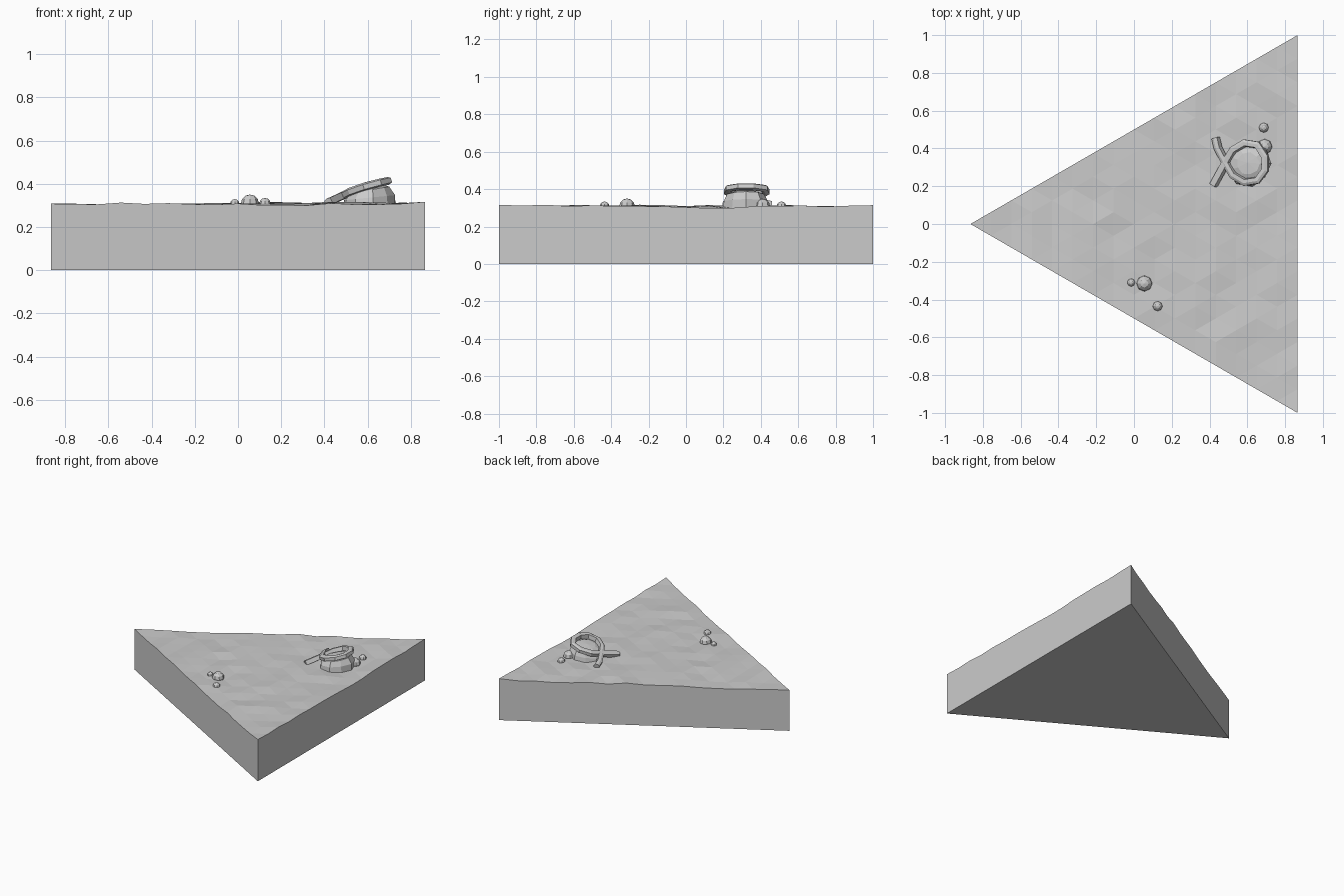
import bpy, bmesh, math, random
from mathutils import Vector, Matrix

if "Cube" in bpy.data.objects:
    bpy.data.objects.remove(bpy.data.objects["Cube"])

random.seed(4)


def finish(name, bm):
    bmesh.ops.recalc_face_normals(bm, faces=bm.faces)
    me = bpy.data.meshes.new(name)
    bm.to_mesh(me)
    bm.free()
    ob = bpy.data.objects.new(name, me)
    bpy.context.collection.objects.link(ob)
    return ob


# Triangular ground tile: uneven subdivided top, straight sides, flat bottom
def ground(n=16):
    A, B, C = Vector((-.866, 0, 0)), Vector((.866, -1, 0)), Vector((.866, 1, 0))
    bm = bmesh.new()
    grid = {}
    for i in range(n + 1):
        for j in range(i + 1):
            p = A + (B - A) * (i / n) + (C - B) * (j / n)
            p.z = .307 + .004 * math.sin(5 * p.x + 3 * p.y) + random.uniform(-.006, .006)
            grid[i, j] = bm.verts.new(p)
    for i in range(n):
        for j in range(i + 1):
            bm.faces.new((grid[i, j], grid[i + 1, j], grid[i + 1, j + 1]))
            if j < i:
                bm.faces.new((grid[i, j], grid[i + 1, j + 1], grid[i, j + 1]))
    a, b, c = [bm.verts.new(p) for p in (A, B, C)]
    bm.faces.new((a, c, b))
    bm.faces.new([a, b] + [grid[i, 0] for i in range(n, -1, -1)])
    bm.faces.new([b, c] + [grid[n, j] for j in range(n, -1, -1)])
    bm.faces.new([c, a] + [grid[i, i] for i in range(n + 1)])
    finish("ground_tile", bm)


# Small faceted pebble half sunk in the ground
def pebble(name, x, y, r):
    bm = bmesh.new()
    bmesh.ops.create_uvsphere(bm, u_segments=8, v_segments=6, radius=r,
                              matrix=Matrix.Translation((x, y, .308)))
    finish(name, bm)


# Flat-sided band swept along a path
def band(name, path, width, height):
    bm = bmesh.new()
    section = [(-.5, -.35), (0, -.5), (.5, -.35), (.5, .3), (.15, .5), (-.35, .5)]
    rings = []
    for k, p in enumerate(path):
        t = (path[min(k + 1, len(path) - 1)] - path[max(k - 1, 0)]).normalized()
        side = t.cross(Vector((-.35, 0, 1))).normalized()
        up = side.cross(t)
        rings.append([bm.verts.new(p + side * u * width + up * v * height) for u, v in section])
    for r, s in zip(rings, rings[1:]):
        for k in range(6):
            m = (k + 1) % 6
            bm.faces.new((r[k], r[m], s[m], s[k]))
    bm.faces.new(rings[0])
    bm.faces.new(rings[-1])
    finish(name, bm)


ground()

# Boulder: stacked irregular rings, slanted with the band
bm = bmesh.new()
levels = [(.29, .122), (.335, .118), (.37, .10), (.385, .06)]
rings = []
for z, r in levels:
    ring = []
    for k in range(9):
        a = math.tau * k / 9
        rr = r * random.uniform(.93, 1.04)
        x = rr * math.cos(a)
        ring.append(bm.verts.new((.605 + x, .32 + rr * math.sin(a),
                                  z + (z - .29) * 2.2 * x)))
    rings.append(ring)
for r, s in zip(rings, rings[1:]):
    for k in range(9):
        m = (k + 1) % 9
        bm.faces.new((r[k], r[m], s[m], s[k]))
bm.faces.new(rings[0])
tip = bm.verts.new((.6, .325, .388))
for k in range(9):
    bm.faces.new((rings[-1][k], rings[-1][(k + 1) % 9], tip))
finish("boulder", bm)

# Looped band lying on the boulder, with crossing tails
half = [(.432, .455, .315), (.445, .40, .326), (.48, .335, .342), (.525, .258, .366),
        (.585, .222, .387), (.652, .232, .404)]
mid = [(.692, .285, .412), (.692, .355, .412)]
rest = [(x, .645 - y + .005, z) for x, y, z in reversed(half)]
rest[-1] = (.42, .205, .315)
band("looped_band", [Vector(p) for p in half + mid + rest], .04, .036)

# Pebbles
for name, x, y, r in [("pebble_large", .055, -.315, .042), ("pebble_left", -.015, -.31, .021),
                      ("pebble_front", .125, -.435, .026), ("pebble_by_boulder", .692, .41, .04),
                      ("pebble_back", .687, .51, .026)]:
    pebble(name, x, y, r)
